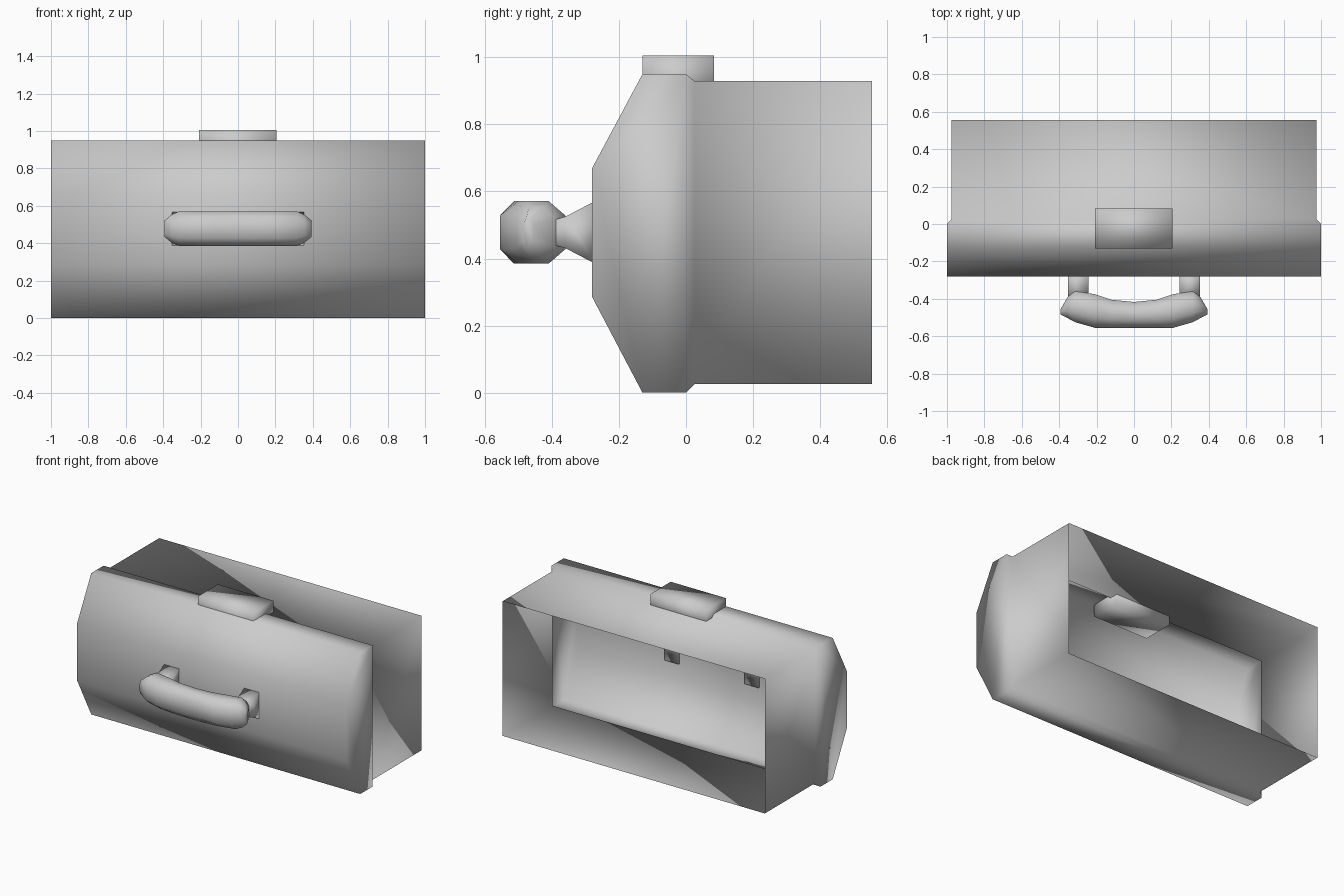
import bpy, bmesh

if "Cube" in bpy.data.objects:
    bpy.data.objects.remove(bpy.data.objects["Cube"])


def make(name, rings, cap=True, smooth=True):
    """Skin a list of equal-length closed rings into one mesh object."""
    bm = bmesh.new()
    loops = [[bm.verts.new(p) for p in ring] for ring in rings]
    for a, b in zip(loops, loops[1:]):
        n = len(a)
        for i in range(n):
            j = (i + 1) % n
            bm.faces.new((a[i], a[j], b[j], b[i]))
    if cap:
        bm.faces.new(loops[0])
        bm.faces.new(loops[-1])
    bmesh.ops.recalc_face_normals(bm, faces=bm.faces)
    me = bpy.data.meshes.new(name)
    bm.to_mesh(me)
    bm.free()
    for p in me.polygons:
        p.use_smooth = smooth
    ob = bpy.data.objects.new(name, me)
    bpy.context.collection.objects.link(ob)
    return ob


def rect_xz(x0, x1, z0, z1, y):
    return [(x0, y, z0), (x1, y, z0), (x1, y, z1), (x0, y, z1)]


# hollow drawer: chamfered front shell, flowing into a thin box open at the back
profile = [(0, 0), (-.13, 0), (-.28, .285), (-.28, .67), (-.13, .95), (0, .95)]
bm = bmesh.new()
left, right = ([bm.verts.new((x, y, z)) for y, z in profile] for x in (-1, 1))
for i in range(5):
    bm.faces.new((left[i], left[i + 1], right[i + 1], right[i]))
bm.faces.new(left)
bm.faces.new(right)
loop = [left[0], right[0], right[5], left[5]]
for y in (.025, .555):
    new = [bm.verts.new(p) for p in rect_xz(-.975, .975, .025, .93, y)]
    for i in range(4):
        j = (i + 1) % 4
        bm.faces.new((loop[i], loop[j], new[j], new[i]))
    loop = new
bmesh.ops.recalc_face_normals(bm, faces=bm.faces)
mesh = bpy.data.meshes.new("drawer_shell")
bm.to_mesh(mesh)
bm.free()
for p in mesh.polygons:
    p.use_smooth = True
bpy.context.collection.objects.link(bpy.data.objects.new("drawer_shell", mesh))

# catch block through the top
make("top_catch", [
    [(-.208, -.13, z), (.205, -.13, z), (.205, .083, z), (-.208, .083, z)]
    for z in (.87, 1.005)])

# handle bar: eight-sided sections (x, front y, back y, half height)
ZC = .478
half = [(0, -.555, -.417, .093), (.12, -.555, -.405, .093), (.21, -.555, -.375, .093),
        (.315, -.525, -.36, .093), (.355, -.503, -.39, .075), (.392, -.485, -.455, .045)]
stations = [(-x, f, b, h) for x, f, b, h in reversed(half[1:])] + half


def section(x, f, b, h):
    c, t = h * .54, (b - f) * .3
    pts = [(f, -c), (f + t, -h), (b - t, -h), (b, -c),
           (b, c), (b - t, h), (f + t, h), (f, c)]
    return [(x, y, ZC + z) for y, z in pts]


make("handle_bar", [section(*s) for s in stations])

# handle posts, narrowing away from the front
for side, name in ((-1, "handle_post_left"), (1, "handle_post_right")):
    make(name, [rect_xz(side * .243, side * .352, ZC - h, ZC + h, y)
                for y, h in ((-.272, .093), (-.36, .047), (-.42, .03))])
